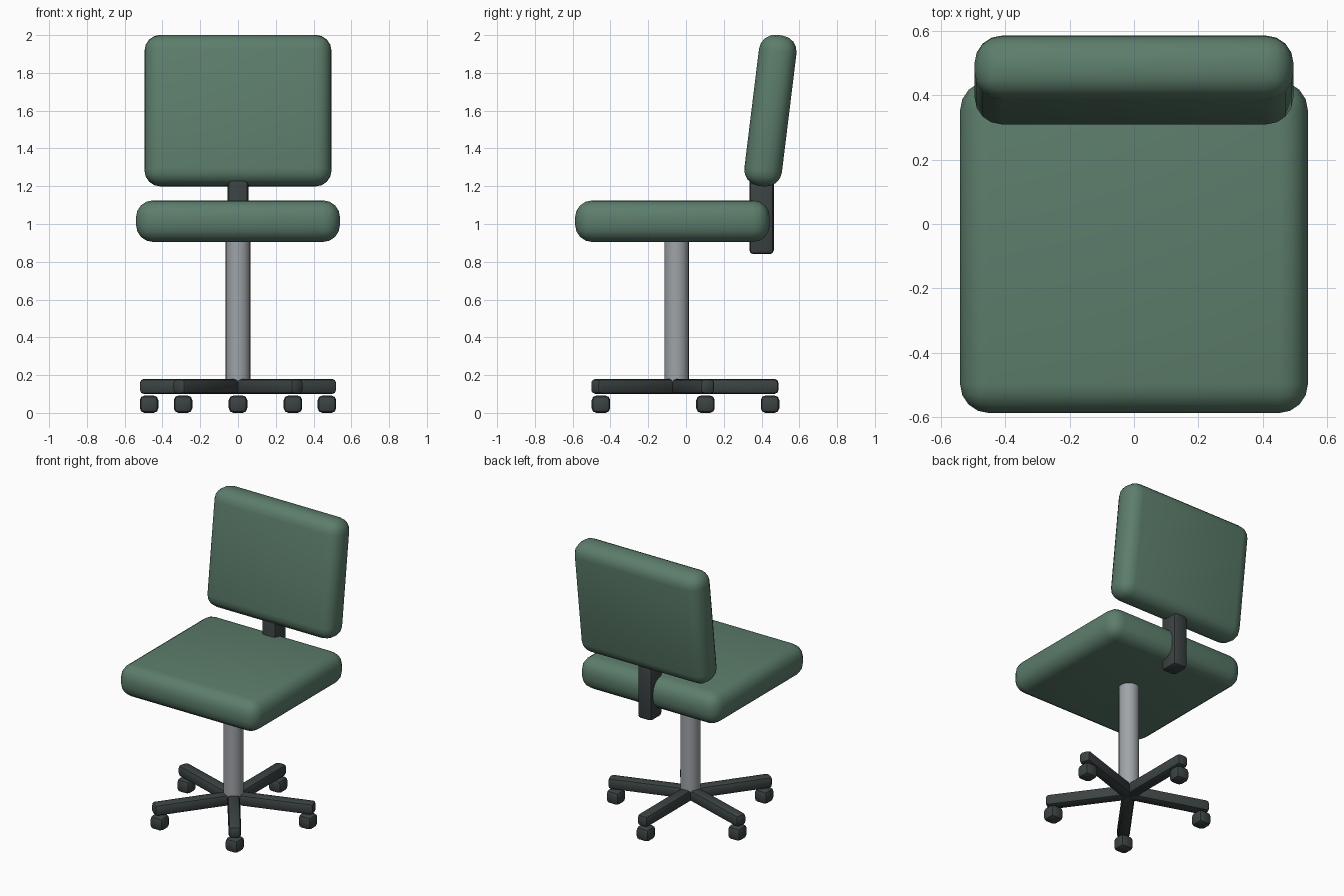
import bpy, math
from mathutils import Vector

if "Cube" in bpy.data.objects:
    bpy.data.objects.remove(bpy.data.objects["Cube"])


def material(name, color):
    m = bpy.data.materials.new(name)
    m.diffuse_color = (*color, 1)
    m.use_nodes = True
    m.node_tree.nodes["Principled BSDF"].inputs["Base Color"].default_value = m.diffuse_color
    return m


GREEN = material("green_fabric", (0.107, 0.205, 0.147))
DARK = material("dark_plastic", (0.045, 0.055, 0.055))
STEEL = material("grey_steel", (0.35, 0.37, 0.39))


def rounded_box(name, size, loc, mat, bevel, segments, rot=(0, 0, 0)):
    bpy.ops.mesh.primitive_cube_add(size=1, location=loc, rotation=rot)
    ob = bpy.context.object
    ob.name = name
    ob.scale = size
    bpy.ops.object.transform_apply(location=False, rotation=False, scale=True)
    mod = ob.modifiers.new("rounding", "BEVEL")
    mod.width = bevel
    mod.segments = segments
    mod.limit_method = 'NONE'
    bpy.ops.object.modifier_apply(modifier=mod.name)
    bpy.ops.object.shade_smooth_by_angle(angle=math.radians(40))
    ob.data.materials.append(mat)
    return ob


# Cushions: flat seat and backrest leaning slightly back
rounded_box("seat", (1.08, 1.03, 0.22), (0, -0.072, 1.015), GREEN, 0.09, 4)
rounded_box("backrest", (0.99, 0.20, 0.805), (0, 0.447, 1.6), GREEN, 0.085, 4,
            (math.radians(-7), 0, 0))

# Bracket joining seat and backrest
rounded_box("back_bracket", (0.11, 0.13, 0.46), (0, 0.40, 1.07), DARK, 0.022, 2)

# Gas column
HUB_Y = -0.05
bpy.ops.mesh.primitive_cylinder_add(vertices=24, radius=0.065, depth=0.82,
                                    location=(0, HUB_Y, 0.55))
column = bpy.context.object
column.name = "column"
column.data.materials.append(STEEL)
bpy.ops.object.shade_smooth_by_angle(angle=math.radians(40))

# Five-legged base with a caster under each tip
LEG, REACH = 0.54, 0.495
for i in range(5):
    a = math.radians(90 + 72 * i)
    d = Vector((math.cos(a), math.sin(a), 0))
    hub = Vector((0, HUB_Y, 0))
    rounded_box(f"base_leg_{i + 1}", (LEG, 0.08, 0.08),
                hub + d * LEG / 2 + Vector((0, 0, 0.14)), DARK, 0.022, 2, (0, 0, a))
    rounded_box(f"caster_{i + 1}", (0.098, 0.098, 0.092),
                hub + d * REACH + Vector((0, 0, 0.046)), DARK, 0.025, 2)
